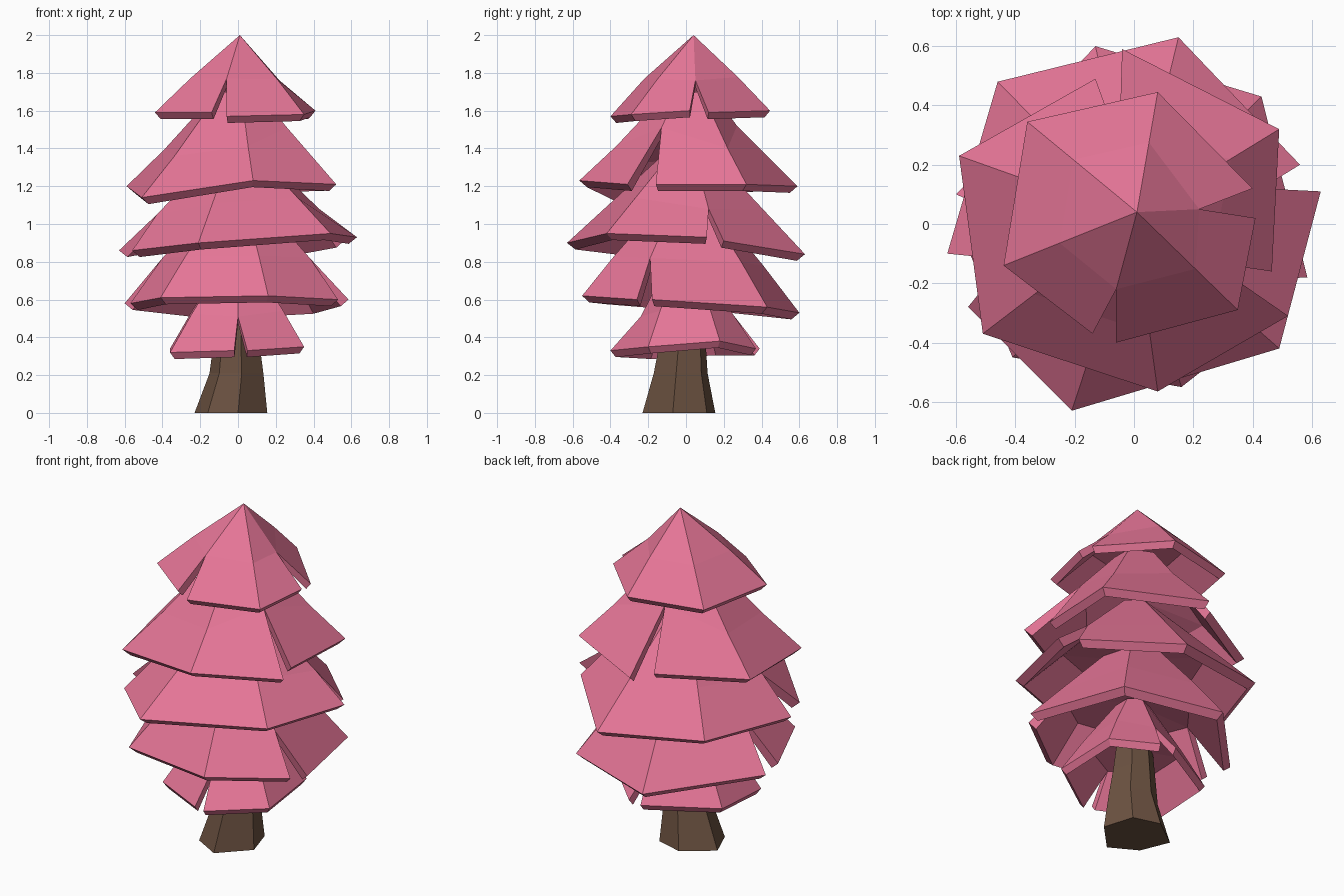
import bpy, bmesh
from mathutils import Vector

if "Cube" in bpy.data.objects:
    bpy.data.objects.remove(bpy.data.objects["Cube"])


def material(name, rgb):
    m = bpy.data.materials.new(name)
    m.diffuse_color = (*rgb, 1)
    m.use_nodes = True
    m.node_tree.nodes["Principled BSDF"].inputs["Base Color"].default_value = m.diffuse_color
    return m


pink = material("foliage pink", (0.79, 0.18, 0.31))
brown = material("bark brown", (0.15, 0.085, 0.053))


def finish(bm, name, mat):
    bmesh.ops.remove_doubles(bm, verts=bm.verts, dist=0.0005)
    bmesh.ops.recalc_face_normals(bm, faces=bm.faces)
    me = bpy.data.meshes.new(name)
    bm.to_mesh(me)
    bm.free()
    me.materials.append(mat)
    bpy.context.collection.objects.link(bpy.data.objects.new(name, me))


def loft(bm, rings):
    """Join consecutive rings of equal length with quads."""
    rows = [[bm.verts.new(p) for p in r] for r in rings]
    n = len(rows[0])
    for a, b in zip(rows, rows[1:]):
        for i in range(n):
            j = (i + 1) % n
            bm.faces.new((a[i], a[j], b[j], b[i]))
    return rows


def tier(name, rim, top, top_radius, sag):
    """Thick six-sided skirt; rim runs counter-clockwise, raised points are slit tips."""
    top = Vector(top)
    outer = [Vector(p) for p in rim]
    n = len(outer)
    low = min(p.z for p in outer)
    tips = [i for i in range(n) if outer[i].z > low + 0.14]

    def upper(p):
        d = Vector((p.x - top.x, p.y - top.y, 0)).normalized()
        return top + d * top_radius

    high = [upper(p) for p in outer]
    mid = [p.lerp(h, 0.42) - Vector((0, 0, sag)) for p, h in zip(outer, high)]
    # Both lips of a slit join the cone at the slit tip
    for i in tips:
        for j in (i - 1, i, (i + 1) % n):
            mid[j], high[j] = outer[i].copy(), upper(outer[i])

    def inside(ring):
        return [Vector((top.x + (p.x - top.x) * 0.93,
                        top.y + (p.y - top.y) * 0.93, p.z - 0.035)) for p in ring]

    under = inside(mid)
    centre = Vector((top.x, top.y, sum(p.z for p in under) / n + 0.02))
    bm = bmesh.new()
    rows = loft(bm, [high, mid, outer, inside(outer), under, [centre] * n])
    if top_radius > 0.01:
        bm.faces.new(rows[0])
    finish(bm, name, pink)


# Foliage tiers, top to bottom
tier("foliage_top", [
    (0.08, 0.445, 1.60), (-0.36, 0.345, 1.60), (-0.44, -0.14, 1.59), (-0.14, -0.37, 1.59),
    (-0.06, -0.22, 1.77), (-0.06, -0.40, 1.57), (0.35, -0.29, 1.58), (0.41, 0.02, 1.60),
    (0.22, 0.05, 1.76), (0.40, 0.12, 1.59)], (0.01, 0.04, 2.0), 0.0, -0.01)

tier("foliage_upper", [
    (0.465, -0.16, 1.21), (0.49, 0.32, 1.21), (-0.04, 0.59, 1.20), (-0.05, 0.27, 1.52),
    (-0.13, 0.49, 1.21), (-0.59, 0.23, 1.20), (-0.51, -0.37, 1.14),
    (0.08, -0.565, 1.23), (0.52, -0.31, 1.21), (0.26, -0.13, 1.51)],
    (0, 0.02, 1.70), 0.12, 0.015)

tier("foliage_middle", [
    (0.56, 0.20, 0.91), (0.15, 0.63, 0.84), (-0.46, 0.48, 0.89), (-0.63, -0.10, 0.86),
    (-0.43, -0.12, 1.05), (-0.56, -0.28, 0.86), (-0.21, -0.63, 0.90),
    (0.49, -0.42, 0.95), (0.63, 0.11, 0.93), (0.43, 0.12, 1.08)],
    (0, 0.01, 1.40), 0.10, 0.0)

tier("foliage_lower", [
    (0.585, -0.18, 0.60), (0.43, 0.43, 0.56), (-0.13, 0.60, 0.53), (-0.60, 0.10, 0.58),
    (-0.40, 0.01, 0.82), (-0.57, -0.06, 0.58), (-0.41, -0.45, 0.61),
    (0.16, -0.55, 0.62), (0.53, -0.26, 0.60), (0.38, -0.19, 0.82)],
    (0, 0, 1.10), 0.15, -0.01)

tier("foliage_bottom", [
    (0.35, -0.20, 0.35), (0.33, 0.18, 0.38), (0.12, 0.37, 0.34), (0.06, 0.25, 0.52),
    (0.03, 0.39, 0.34), (-0.36, 0.17, 0.34), (-0.36, -0.20, 0.32),
    (-0.02, -0.38, 0.33), (0.00, -0.24, 0.51), (0.05, -0.40, 0.33)],
    (0, 0, 0.78), 0.10, -0.01)

# Six-sided trunk flaring towards the ground
base = [(-0.16, -0.14), (0.00, -0.23), (0.155, -0.07), (0.10, 0.11), (-0.06, 0.155), (-0.23, 0.03)]
bm = bmesh.new()
rows = loft(bm, [[((x + 0.04) * s - 0.04 + dx, (y + 0.04) * s - 0.04 + dy, z) for x, y in base]
                 for s, z, dx, dy in ((1, 0, 0, 0), (0.74, 0.21, 0.03, 0.01),
                                      (0.64, 0.36, 0.03, 0.02), (0.5, 0.6, 0.04, 0.04))])
bm.faces.new(rows[0])
bm.faces.new(rows[-1])
finish(bm, "trunk", brown)
